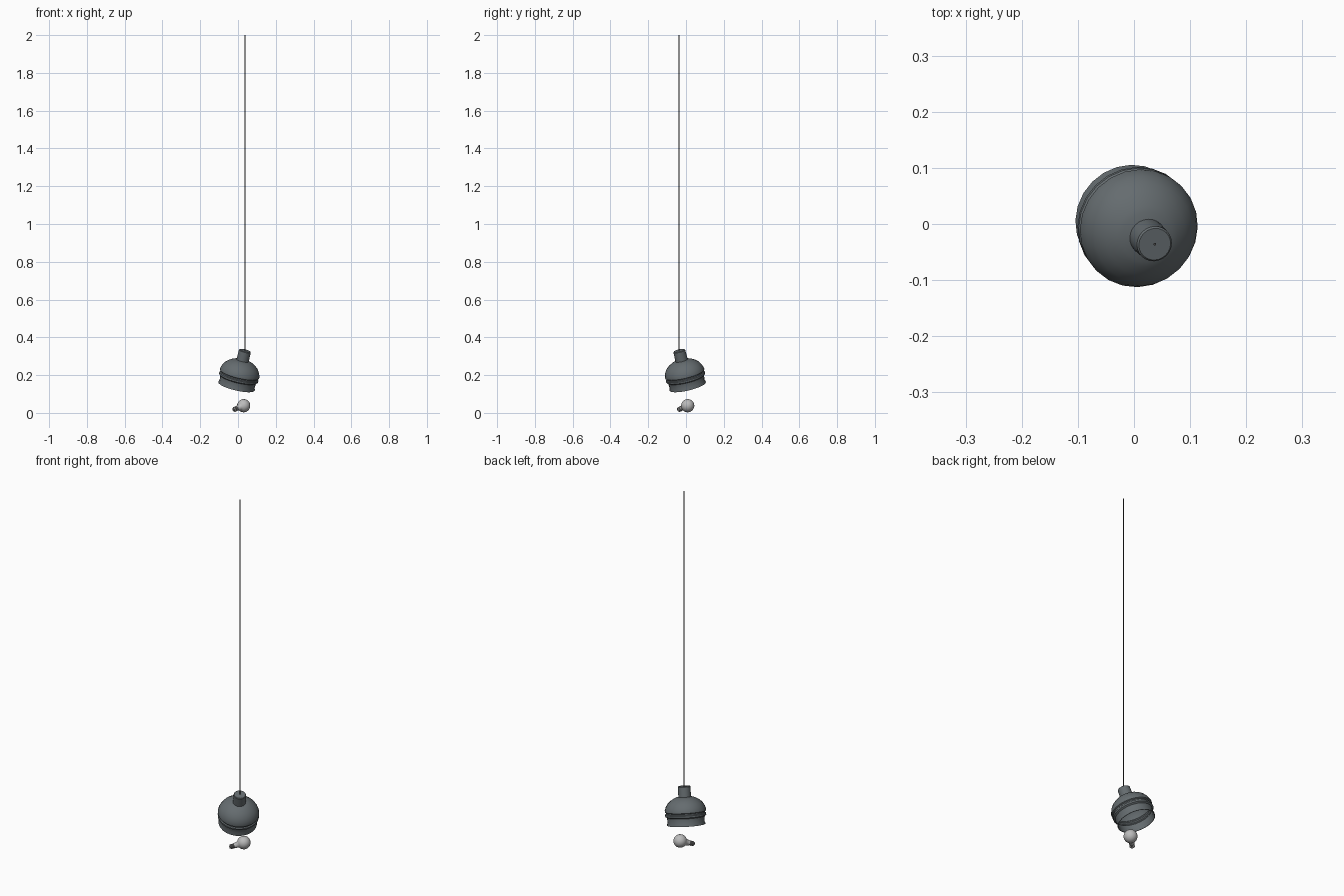
import bpy, bmesh
from math import cos, sin, pi
from mathutils import Vector

if "Cube" in bpy.data.objects:
    bpy.data.objects.remove(bpy.data.objects["Cube"])

SHADE_DIR = Vector((0.225, -0.225, 0.948)).normalized()
NECK_TOP = Vector((0.037, -0.036, 0.33))
HEIGHT = 0.2


def material(name, rgb):
    m = bpy.data.materials.new(name)
    m.diffuse_color = (*rgb, 1)
    m.use_nodes = True
    m.node_tree.nodes["Principled BSDF"].inputs["Base Color"].default_value = m.diffuse_color
    return m


def lathe(name, profile, sides, base, axis, mat, angle=0.6):
    """Spin (radius, height) points round an axis starting at base."""
    bm = bmesh.new()
    rings = []
    for r, h in profile:
        if r == 0:
            rings.append([bm.verts.new((0, 0, h))] * sides)
        else:
            rings.append([bm.verts.new((r * cos(2 * pi * i / sides),
                                        r * sin(2 * pi * i / sides), h)) for i in range(sides)])
    for a, b in zip(rings, rings[1:]):
        for i in range(sides):
            j = (i + 1) % sides
            bm.faces.new(list(dict.fromkeys((a[i], a[j], b[j], b[i]))))
    bmesh.ops.recalc_face_normals(bm, faces=bm.faces)
    me = bpy.data.meshes.new(name)
    bm.to_mesh(me)
    bm.free()
    me.materials.append(mat)
    ob = bpy.data.objects.new(name, me)
    bpy.context.collection.objects.link(ob)
    ob.location = base
    ob.rotation_euler = axis.to_track_quat('Z', 'Y').to_euler()
    bpy.ops.object.select_all(action='DESELECT')
    ob.select_set(True)
    bpy.context.view_layer.objects.active = ob
    bpy.ops.object.shade_smooth_by_angle(angle=angle)
    return ob


enamel = material("dark_enamel", (0.13, 0.15, 0.16))
black = material("cord_black", (0.05, 0.05, 0.05))
glass = material("bulb_glass", (0.5, 0.5, 0.5))
metal = material("bulb_metal", (0.2, 0.2, 0.2))

# Shade: outside from the neck down to the rim, then back up the inside
outer = [(0, HEIGHT), (0.029, HEIGHT), (0.032, 0.197), (0.033, 0.145), (0.046, 0.142),
         (0.056, 0.138), (0.073, 0.128), (0.09, 0.113), (0.101, 0.095), (0.107, 0.077),
         (0.107, 0.070), (0.101, 0.066), (0.101, 0.060), (0.106, 0.056), (0.106, 0.047),
         (0.098, 0.041), (0.095, 0.015), (0.099, 0.004), (0.099, 0)]
inner = [(0.096, 0), (0.092, 0.015), (0.095, 0.041), (0.103, 0.049), (0.103, 0.054),
         (0.098, 0.06), (0.098, 0.066), (0.104, 0.072), (0.098, 0.094), (0.087, 0.111),
         (0.071, 0.125), (0.045, 0.138), (0, 0.138)]
lathe("lamp_shade", outer + inner, 24, NECK_TOP - SHADE_DIR * HEIGHT, SHADE_DIR, enamel)

# Hanging cord
lathe("cord", [(0, 0), (0.0025, 0), (0.0025, 1.68), (0, 1.68)], 8,
      Vector((0.037, -0.036, 0.32)), Vector((0, 0, 1)), black)

# Bulb lying on its side below the shade
ball = Vector((0.03, 0.009, 0.038))
tip = Vector((-0.025, -0.042, 0.016))
axis = (ball - tip).normalized()
length = (ball - tip).length
R = 0.035
arc = [(R * sin(t), length - R * cos(t)) for t in [0.5 + (pi - 0.5) * k / 12 for k in range(12)]]
lathe("bulb_glass", [(0.013, 0.028)] + arc + [(0, length + R)], 24, tip, axis, glass, 1.0)
thread = [(0, 0), (0.006, 0), (0.008, 0.004), (0.012, 0.006)]
for k in range(4):
    thread += [(0.0135, 0.008 + k * 0.005), (0.012, 0.0105 + k * 0.005)]
lathe("bulb_base", thread + [(0.0125, 0.03), (0, 0.03)], 20, tip, axis, metal)
